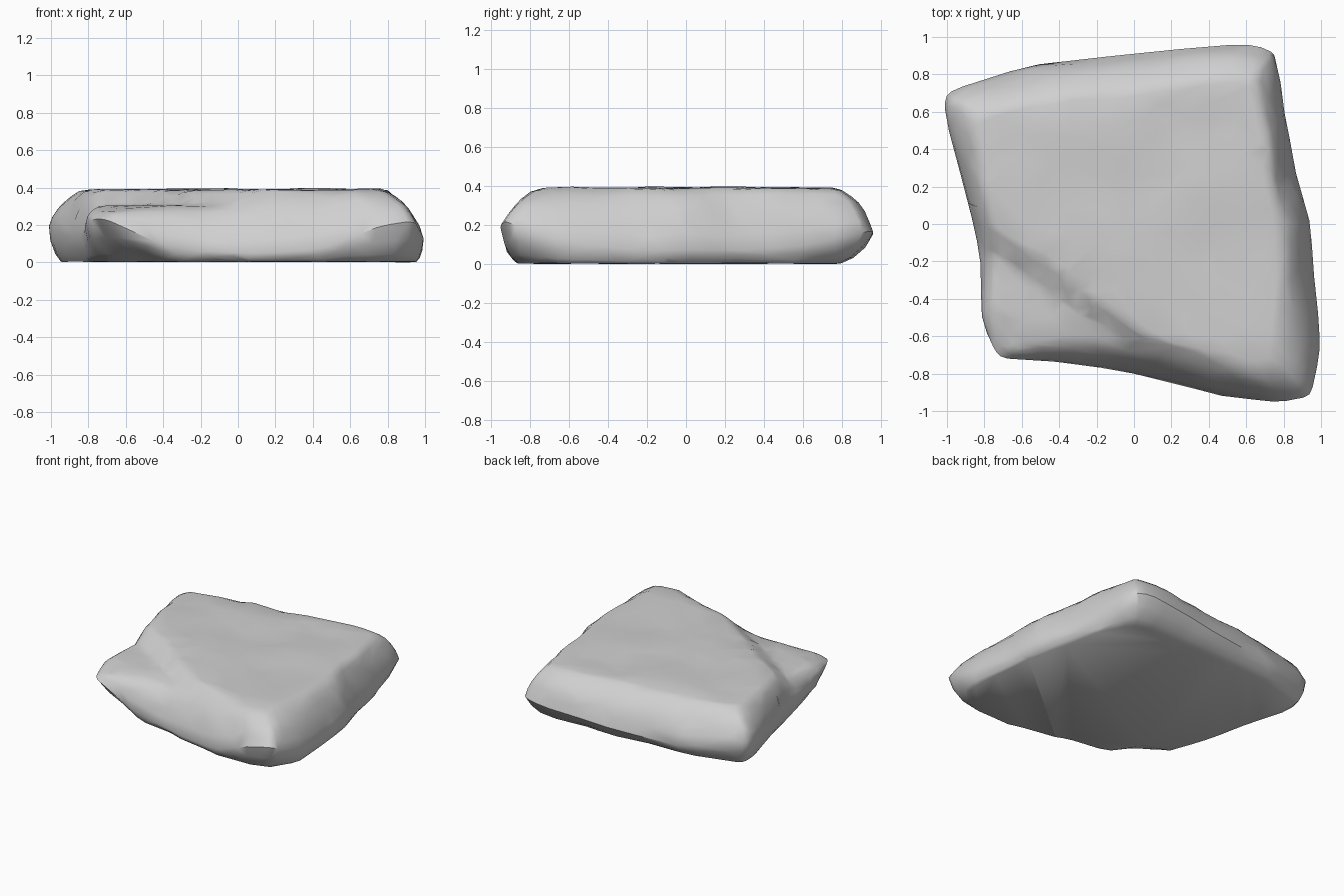
import bpy, bmesh, math
from mathutils import Vector, noise

cube = bpy.data.objects.get("Cube")
if cube:
    bpy.data.objects.remove(cube, do_unlink=True)

# Rim of the slab: x, y, rim height, top inset, bottom inset
RIM = [
    (-.98, .71, .2, .2, .08), (-1, .55, .2, .18, .07), (-.93, .28, .16, .12, .06),
    (-.86, 0, .14, .1, .05), (-.82, -.2, .16, .08, .06), (-.81, -.5, .22, .07, .16),
    (-.71, -.71, .24, .09, .32), (-.4, -.74, .1, .13, .07), (0, -.8, .06, .16, .04),
    (.44, -.91, .08, .24, .06), (.75, -.95, .2, .27, .12), (.94, -.91, .22, .3, .14),
    (.99, -.65, .13, .24, .05), (.96, -.2, .08, .16, .04), (.94, .02, .08, .15, .04),
    (.87, .25, .08, .14, .04), (.81, .58, .1, .13, .05), (.75, .9, .17, .17, .17),
    (.58, .96, .17, .2, .2), (.1, .92, .13, .19, .15), (-.53, .85, .11, .2, .1),
]
STEPS = 5


def smooth(a, b, t):
    t = max(0, min(1, (t - a) / (b - a)))
    return t * t * (3 - 2 * t)


def rim_points():
    """Soft curve through the rim, keeping the corners fairly tight."""
    n = len(RIM)
    pts = [Vector(p) for p in RIM]
    for i in range(n):
        a, b, c, d = (pts[(i + k) % n] for k in (-1, 0, 1, 2))
        m0, m1 = (c - a) * .3, (d - b) * .3
        for s in range(STEPS):
            t = s / STEPS
            yield (b * (2*t**3 - 3*t*t + 1) + m0 * (t**3 - 2*t*t + t)
                   + c * (3*t*t - 2*t**3) + m1 * (t**3 - t*t))


def top_height(x, y):
    """Nearly level top, stepping down to a ledge at the front right corner."""
    d = -.566 * x - .825 * y
    ledge = .085 * smooth(.42, .58, d) + .02 * smooth(.6, 1, d)
    return .397 - ledge + .01 * noise.noise(Vector((x * 3, y * 3, 2)))


def rough(p, amount):
    return noise.noise_vector(p * 4) * amount + noise.noise_vector(p * 9) * amount * .5


# Stone slab: rings from the base over the rim to the middle of the top
bm = bmesh.new()
rim = list(rim_points())
rings = []


def add_ring(place, amount):
    ring = []
    for q in rim:
        p = place(q)
        ring.append(bm.verts.new(p + rough(p, amount)))
    rings.append(ring)


def inward(q, inset):
    flat = Vector((q[0], q[1]))
    return flat * (1 - inset / flat.length)


def side(low, t):
    """t runs from the rim (0) to the base or top edge (1), as a soft chamfer."""
    bend = t * math.pi / 2
    across = .45 * t + .55 * (1 - math.cos(bend))
    rise = .45 * t + .55 * math.sin(bend)

    def place(q):
        inset = q[4] if low else q[3]
        edge = inward(q, inset)
        end = .012 if low else top_height(*edge) - .008
        f = inward(q, inset * across)
        return Vector((f.x, f.y, q[2] + (end - q[2]) * rise))
    return place


def top(scale):
    def place(q):
        f = inward(q, q[3]) * scale
        return Vector((f.x, f.y, top_height(*f)))
    return place


for t in (1, .7, .35):
    add_ring(side(True, t), .004 if t == 1 else .01)
for t in (0, .2, .4, .6, .8, 1):
    add_ring(side(False, t), .006 if t == 0 else .016)
for s in (.95, .89, .83, .77, .7, .63, .55, .45, .33, .2, .08):
    add_ring(top(s), .006)

n = len(rim)
for lower, upper in zip(rings, rings[1:]):
    for i in range(n):
        j = (i + 1) % n
        bm.faces.new((lower[i], lower[j], upper[j], upper[i]))
bm.faces.new(rings[-1])
bm.faces.new(list(reversed(rings[0])))
bmesh.ops.triangulate(bm, faces=[f for f in bm.faces if len(f.verts) > 4])
bmesh.ops.recalc_face_normals(bm, faces=bm.faces)
lowest = min(v.co.z for v in bm.verts)
for v in bm.verts:
    v.co.z -= lowest

mesh = bpy.data.meshes.new("stone_slab")
bm.to_mesh(mesh)
bm.free()
slab = bpy.data.objects.new("stone_slab", mesh)
bpy.context.collection.objects.link(slab)

# Grey stone
stone = bpy.data.materials.new("grey_stone")
stone.use_nodes = True
grey = (.63, .63, .63, 1)
stone.diffuse_color = grey
stone.node_tree.nodes["Principled BSDF"].inputs["Base Color"].default_value = grey
mesh.materials.append(stone)

# Chipped, uneven facets
chips = slab.modifiers.new("chips", 'DECIMATE')
chips.ratio = .3

bpy.ops.object.select_all(action='DESELECT')
slab.select_set(True)
bpy.context.view_layer.objects.active = slab
bpy.ops.object.modifier_apply(modifier="chips")
bpy.ops.object.shade_smooth_by_angle(angle=math.radians(45))
